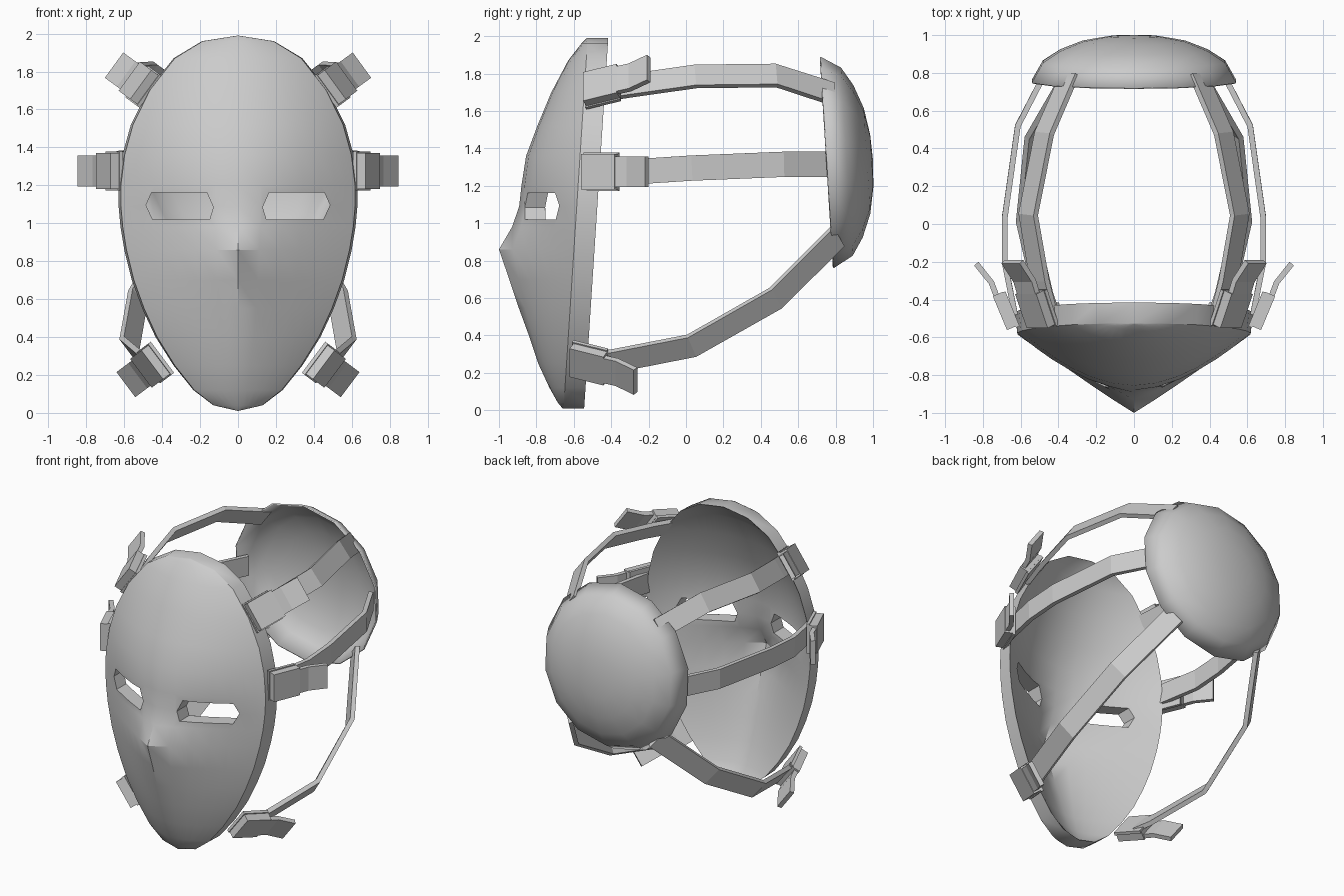
import bpy, bmesh, math
from mathutils import Vector

if "Cube" in bpy.data.objects:
    bpy.data.objects.remove(bpy.data.objects["Cube"], do_unlink=True)

grey = bpy.data.materials.new("plain grey")
grey.use_nodes = True
grey.diffuse_color = (0.6, 0.6, 0.6, 1)
grey.node_tree.nodes["Principled BSDF"].inputs["Base Color"].default_value = (0.6, 0.6, 0.6, 1)


def finish(name, bm, smooth=None):
    bmesh.ops.recalc_face_normals(bm, faces=bm.faces)
    mesh = bpy.data.meshes.new(name)
    bm.to_mesh(mesh)
    bm.free()
    obj = bpy.data.objects.new(name, mesh)
    bpy.context.collection.objects.link(obj)
    mesh.materials.append(grey)
    if smooth:
        shade(obj, smooth)
    return obj


def select(obj):
    bpy.ops.object.select_all(action='DESELECT')
    obj.select_set(True)
    bpy.context.view_layer.objects.active = obj


def shade(obj, degrees):
    select(obj)
    bpy.ops.object.shade_smooth_by_angle(angle=math.radians(degrees))


def ribbon(name, points, normal, width, thick):
    """Flat band of rectangular section along a path."""
    bm = bmesh.new()
    pts = [Vector(p) for p in points]
    rings = []
    for i, p in enumerate(pts):
        prev, nxt = pts[max(i - 1, 0)], pts[min(i + 1, len(pts) - 1)]
        t = (nxt - prev).normalized()
        w = t.cross(Vector(normal)).normalized()
        n = w.cross(t)
        rings.append([bm.verts.new(p + w * width / 2 * a + n * thick / 2 * b)
                      for a, b in ((-1, -1), (1, -1), (1, 1), (-1, 1))])
    for r, s in zip(rings, rings[1:]):
        for k in range(4):
            bm.faces.new((r[k], r[(k + 1) % 4], s[(k + 1) % 4], s[k]))
    bm.faces.new(rings[0])
    bm.faces.new(rings[-1])
    return finish(name, bm)


# Face shell: rows of height, half width, centre depth, cross-section roundness
ROWS = [(1.99, 0, -.53, 2), (1.96, .19, -.56, 2), (1.87, .34, -.63, 2),
        (1.7, .475, -.72, 2), (1.52, .565, -.795, 2), (1.36, .61, -.855, 1.9),
        (1.2, .63, -.88, 1.75), (1.09, .63, -.892, 1.5), (.98, .62, -.93, 1.2),
        (.86, .60, -1.0, 1.05), (.7, .56, -.945, 1.15), (.55, .505, -.895, 1.3),
        (.4, .435, -.84, 1.45), (.25, .34, -.79, 1.6), (.12, .235, -.73, 1.8),
        (.04, .13, -.685, 2), (.01, 0, -.66, 2)]
COLS = 16
bm = bmesh.new()
grid = []
for z, half, centre, power in ROWS:
    rim = -.655 + .065 * z
    row = []
    for c in range(COLS + 1):
        t = -math.cos(math.pi * c / COLS)
        y = rim + (centre - rim) * (1 - abs(t) ** power)
        row.append(bm.verts.new((t * half * .98, y, z)))
    grid.append(row)
for a, b in zip(grid, grid[1:]):
    for c in range(COLS):
        bm.faces.new((a[c], a[c + 1], b[c + 1], b[c]))
bmesh.ops.remove_doubles(bm, verts=bm.verts, dist=.0005)
back = bmesh.ops.extrude_face_region(bm, geom=bm.faces[:], use_keep_orig=True)
for v in back["geom"]:
    if isinstance(v, bmesh.types.BMVert):
        v.co.y += .11
        v.co.x *= 1.02
mask = finish("face_shell", bm)

# Eye openings
EYE = [(.13, 1.085), (.165, 1.163), (.455, 1.163), (.485, 1.095), (.45, 1.02), (.15, 1.02)]
for side, s in (("left", 1), ("right", -1)):
    bm = bmesh.new()
    face = bm.faces.new([bm.verts.new((s * x, -1.2, z)) for x, z in EYE])
    ext = bmesh.ops.extrude_face_region(bm, geom=[face], use_keep_orig=True)
    for v in ext["geom"]:
        if isinstance(v, bmesh.types.BMVert):
            v.co.y = -.3
    cutter = finish(side + "_eye_cutter", bm)
    cut = mask.modifiers.new("eye", 'BOOLEAN')
    cut.operation, cut.solver, cut.object = 'DIFFERENCE', 'EXACT', cutter
    select(mask)
    bpy.ops.object.modifier_apply(modifier=cut.name)
    bpy.data.objects.remove(cutter, do_unlink=True)
shade(mask, 35)

# Rear dome, tilted slightly forward at the top
SEGS = 14
DOME = [(1, 0), (.89, .105), (.72, .165), (.5, .213), (.25, .238)]
bm = bmesh.new()


def dome_point(r, depth, a):
    z = r * .565 * math.cos(a)
    return bm.verts.new((r * .555 * math.sin(a), .755 + depth - .062 * z, 1.325 + z + .04 * depth))


rings = [[dome_point(r, d, math.tau * k / SEGS) for k in range(SEGS)] for r, d in DOME]
for r, s in zip(rings, rings[1:]):
    for k in range(SEGS):
        bm.faces.new((r[k], r[(k + 1) % SEGS], s[(k + 1) % SEGS], s[k]))
tip = dome_point(0, .245, 0)
for k in range(SEGS):
    bm.faces.new((rings[-1][k], rings[-1][(k + 1) % SEGS], tip))
dome = finish("rear_dome", bm, 40)
shell = dome.modifiers.new("thickness", 'SOLIDIFY')
shell.thickness = .01

# Straps with their buckles: outward direction, rim anchor, path behind the buckle
STRAPS = {
    "upper": ((.81, 0, .59), (.47, -.55, 1.70),
              [(.46, -.46, 1.71), (.5, -.3, 1.735), (.56, .05, 1.785), (.475, .48, 1.79), (.34, .79, 1.69)]),
    "middle": ((1, 0, 0), (.62, -.56, 1.275),
               [(.63, -.48, 1.275), (.685, -.2, 1.28), (.685, .03, 1.295), (.615, .52, 1.315), (.475, .79, 1.315)]),
    "lower": ((.8, 0, -.6), (.41, -.62, .285),
              [(.44, -.5, .25), (.48, -.38, .265), (.575, .03, .345), (.53, .48, .6), (.34, .81, .93)]),
}
for side, s in (("left", 1), ("right", -1)):
    for level, (n, anchor, path) in STRAPS.items():
        out = Vector((n[0] * s, 0, n[2]))
        base = Vector((anchor[0] * s, anchor[1], anchor[2]))

        def local(*profile):
            return [base + out * b + Vector((0, a, 0)) for a, b in profile]

        name = side + "_" + level
        ribbon(name + "_strap", [(x * s, y, z) for x, y, z in path], out, .135, .03)
        ribbon(name + "_buckle", local((.01, .025), (.19, .10)), out, .19, .06)
        ribbon(name + "_buckle_plate", local((.015, -.005), (.2, .07)), out, .205, .02)
        ribbon(name + "_strap_end", local((.13, .09), (.25, .135), (.35, .215)), out, .165, .03)
